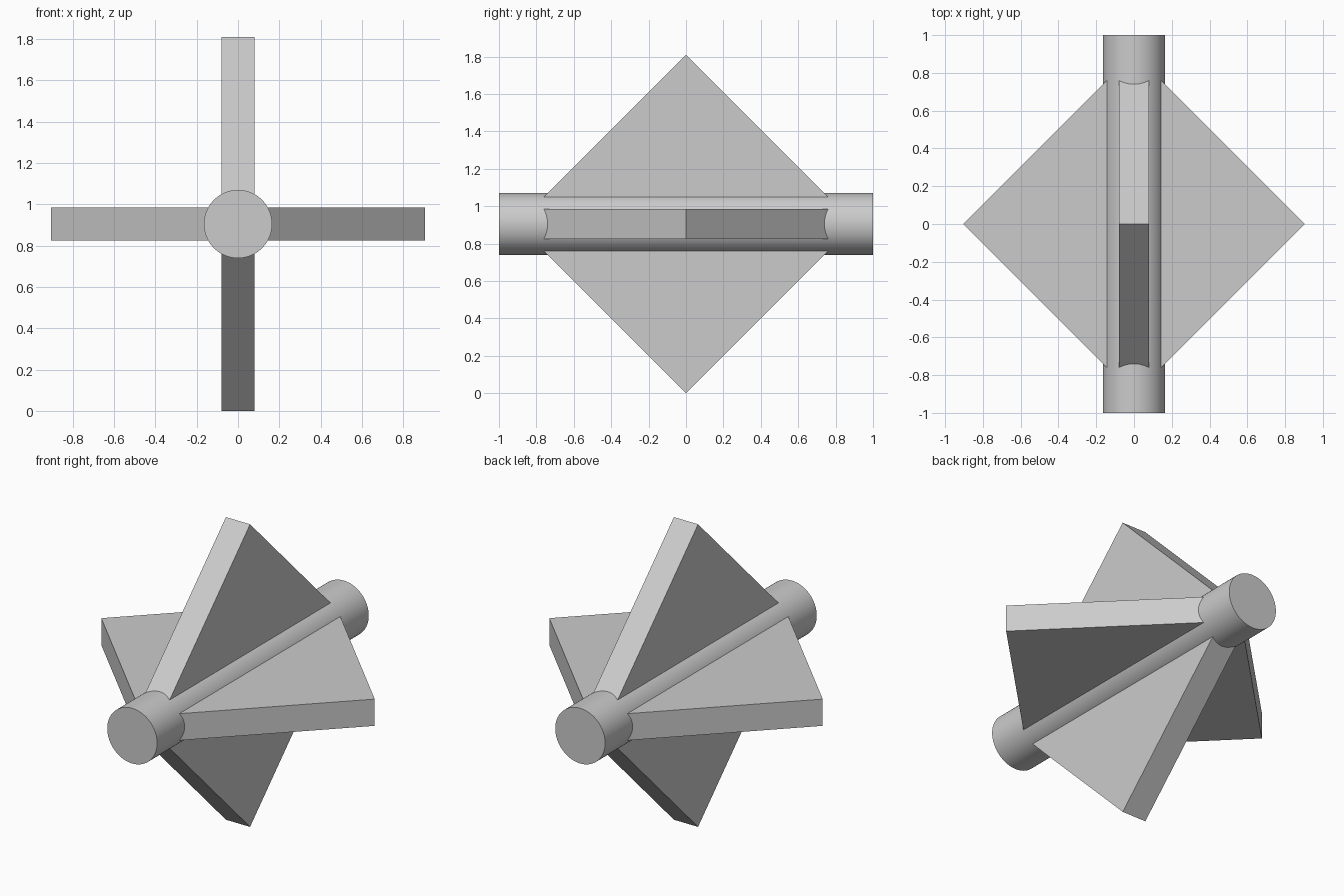
import bpy
import math

cube = bpy.data.objects.get("Cube")
if cube:
    bpy.data.objects.remove(cube, do_unlink=True)

CENTRE_Z = 0.905      # axis height, also the reach of each fin
SHAFT_RADIUS = 0.165
FIN_THICKNESS = 0.16

# One plain grey for everything
grey = bpy.data.materials.new("light_grey")
grey.use_nodes = True
colour = (0.6, 0.6, 0.6, 1.0)
grey.diffuse_color = colour
grey.node_tree.nodes["Principled BSDF"].inputs["Base Color"].default_value = colour

# Round shaft running front to back
bpy.ops.mesh.primitive_cylinder_add(
    vertices=96, radius=SHAFT_RADIUS, depth=2,
    location=(0, 0, CENTRE_Z), rotation=(math.pi / 2, 0, 0))
shaft = bpy.context.object
shaft.name = "shaft"
shaft.data.materials.append(grey)
bpy.ops.object.shade_smooth_by_angle(angle=math.radians(30))


def diamond_plate(name, turn):
    """Square plate standing on its corner, turned about the shaft axis."""
    r, t = CENTRE_Z, FIN_THICKNESS / 2
    outline = [(0, r), (r, 0), (0, -r), (-r, 0)]
    verts = [(x, y, z) for z in (-t, t) for x, y in outline]
    faces = [(0, 1, 2, 3), (7, 6, 5, 4)]
    faces += [(i, i + 4, (i + 1) % 4 + 4, (i + 1) % 4) for i in range(4)]
    mesh = bpy.data.meshes.new(name)
    mesh.from_pydata(verts, [], faces)
    mesh.materials.append(grey)
    plate = bpy.data.objects.new(name, mesh)
    plate.location.z = CENTRE_Z
    plate.rotation_euler.y = turn
    bpy.context.collection.objects.link(plate)


# Two crossed plates make the four triangular fins
diamond_plate("side_fins", 0)
diamond_plate("upright_fins", math.pi / 2)
